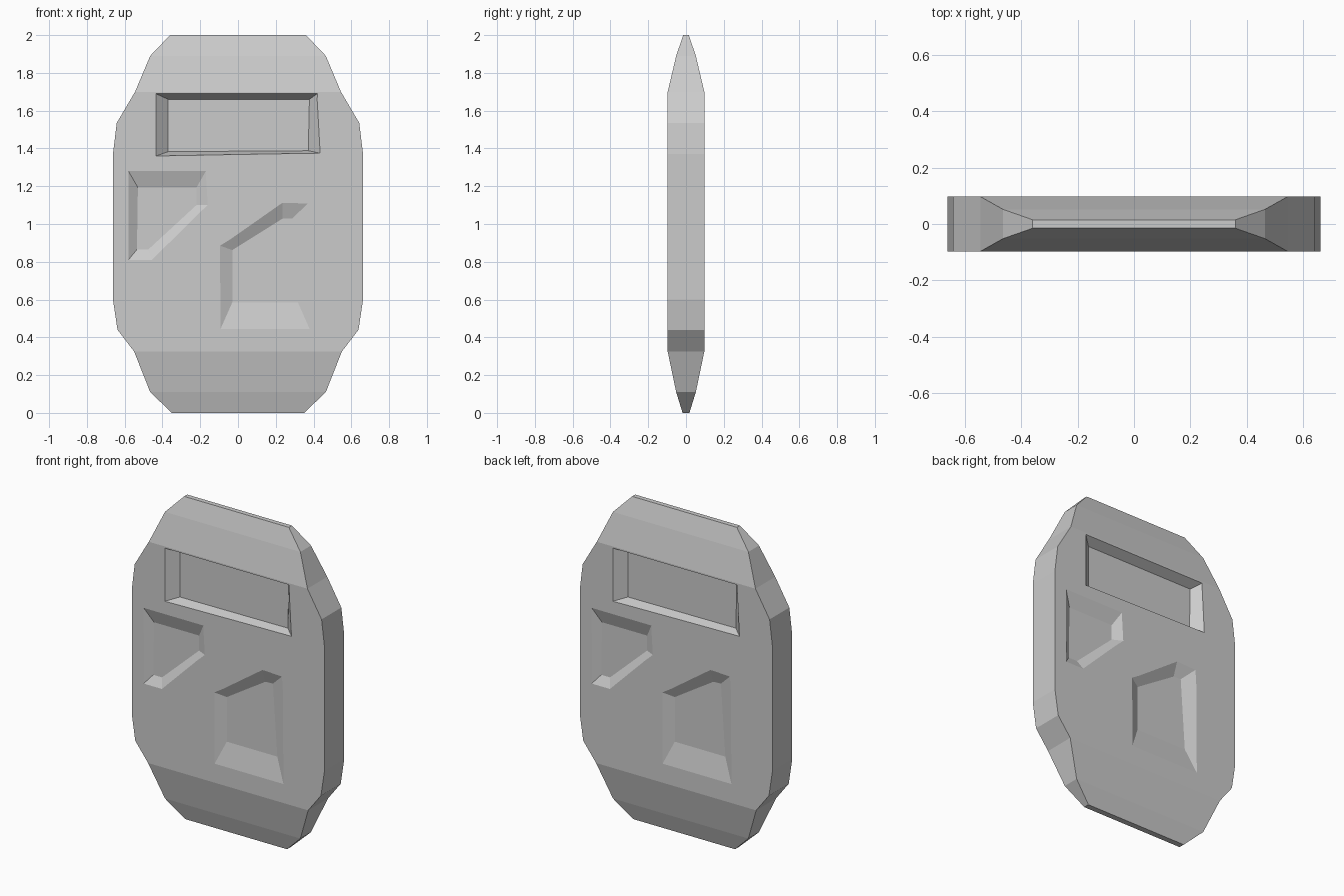
import bpy, bmesh

if "Cube" in bpy.data.objects:
    bpy.data.objects.remove(bpy.data.objects["Cube"])

HALF = 0.097  # half thickness of the flat body


def make_object(name, bm):
    bmesh.ops.recalc_face_normals(bm, faces=bm.faces)
    mesh = bpy.data.meshes.new(name)
    bm.to_mesh(mesh)
    bm.free()
    obj = bpy.data.objects.new(name, mesh)
    bpy.context.collection.objects.link(obj)
    return obj


def loft(bm, rings):
    """Skin a list of equal-length rings and cap both ends."""
    loops = [[bm.verts.new(p) for p in ring] for ring in rings]
    n = len(loops[0])
    for a, b in zip(loops, loops[1:]):
        for i in range(n):
            j = (i + 1) % n
            bm.faces.new((a[i], a[j], b[j], b[i]))
    bm.faces.new(loops[0])
    bm.faces.new(loops[-1])


# Shield body: height, half width, half thickness
levels = [(0, .35, .018), (.11, .465, .052), (.325, .55, HALF), (.44, .638, HALF),
          (.60, .662, HALF), (1.37, .662, HALF), (1.535, .642, HALF),
          (1.70, .545, HALF), (1.89, .465, .052), (2, .36, .015)]
bm = bmesh.new()
loft(bm, [[(-w, -t, z), (w, -t, z), (w, t, z), (-w, t, z)] for z, w, t in levels])
body = make_object("shield_body", bm)

# Recesses: outline on the face, outline of the floor, depth
window = ([(-.435, 1.69), (.42, 1.69), (.435, 1.375), (-.435, 1.36)],
          [(-.37, 1.66), (.378, 1.66), (.372, 1.388), (-.37, 1.383)], .055)
small_panel = ([(-.58, 1.28), (-.17, 1.28), (-.16, 1.10), (-.455, .81), (-.58, .81)],
               [(-.53, 1.193), (-.22, 1.193), (-.22, 1.10), (-.475, .865), (-.535, .865)], .03)
large_panel = ([(-.095, .885), (.235, 1.112), (.37, 1.108), (.38, .443), (-.093, .443)],
               [(-.03, .862), (.235, 1.028), (.287, 1.03), (.317, .585), (-.03, .585)], .03)

# The same recesses on the front, and turned half round on the back
bm = bmesh.new()
for side in (1, -1):
    for outer, inner, depth in (window, small_panel, large_panel):
        k = .008 / depth
        lip = [(side * (a + (a - c) * k), -side * (HALF + .008), b + (b - d) * k)
               for (a, b), (c, d) in zip(outer, inner)]
        floor = [(side * x, -side * (HALF - depth), z) for x, z in inner]
        loft(bm, [lip, floor])
cutter = make_object("recess_cutter", bm)
cutter.hide_render = True

mod = body.modifiers.new("recesses", 'BOOLEAN')
mod.operation = 'DIFFERENCE'
mod.solver = 'EXACT'
mod.object = cutter
bpy.context.view_layer.objects.active = body
bpy.ops.object.modifier_apply(modifier=mod.name)
bpy.data.objects.remove(cutter, do_unlink=True)
